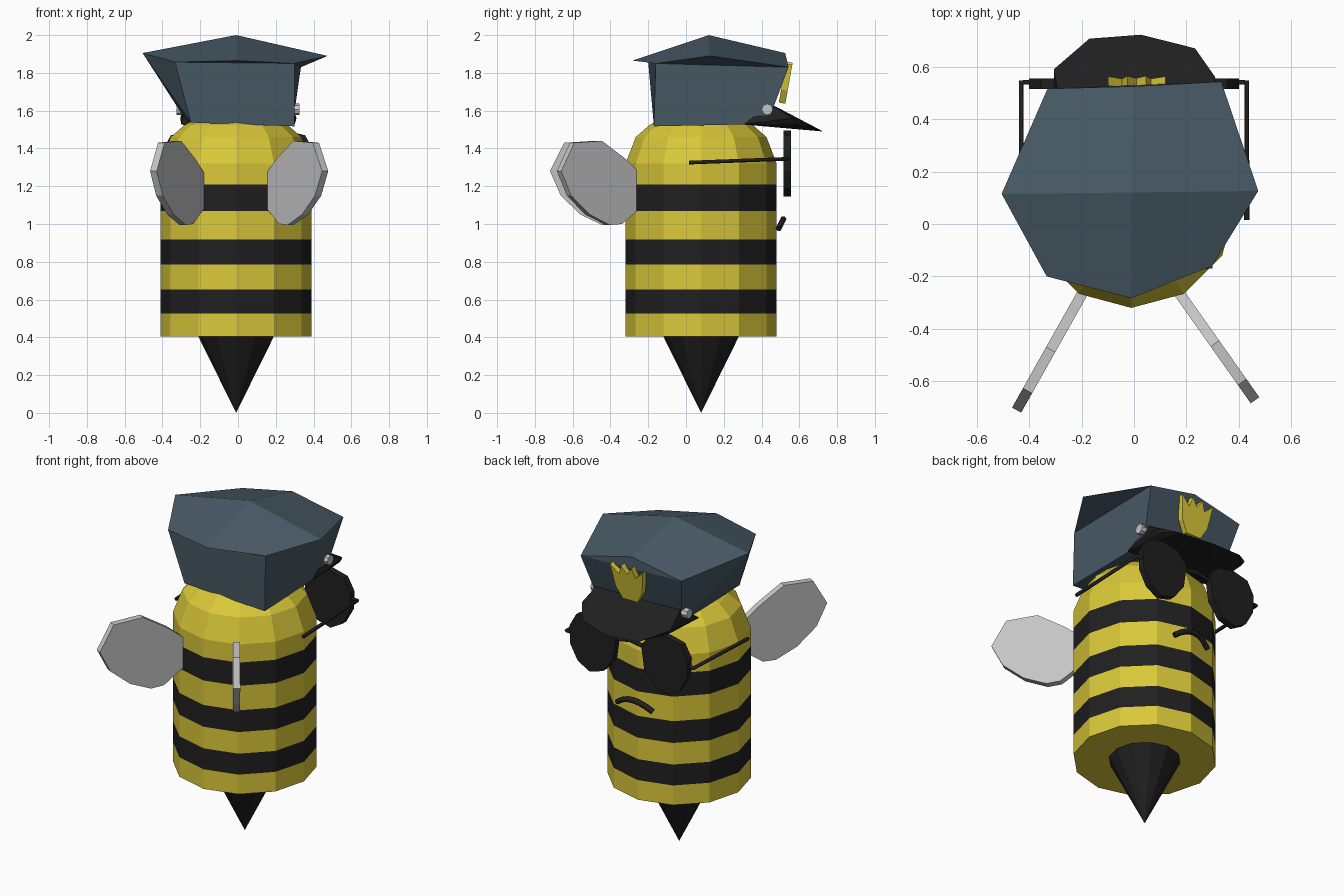
import bpy, bmesh, math
from mathutils import Vector

if "Cube" in bpy.data.objects:
    bpy.data.objects.remove(bpy.data.objects["Cube"], do_unlink=True)


def material(name, color):
    m = bpy.data.materials.new(name)
    m.use_nodes = True
    m.diffuse_color = (*color, 1)
    bsdf = m.node_tree.nodes["Principled BSDF"]
    bsdf.inputs["Base Color"].default_value = (*color, 1)
    bsdf.inputs["Roughness"].default_value = 0.8
    return m


YELLOW = material("yellow", (0.70, 0.58, 0.04))
BLACK = material("black", (0.014, 0.014, 0.014))
SLATE = material("slate_blue", (0.063, 0.1, 0.13))
GREY = material("wing_grey", (0.56, 0.56, 0.56))


def finish(name, bm, *mats):
    bmesh.ops.recalc_face_normals(bm, faces=bm.faces)
    mesh = bpy.data.meshes.new(name)
    bm.to_mesh(mesh)
    bm.free()
    for m in mats:
        mesh.materials.append(m)
    ob = bpy.data.objects.new(name, mesh)
    bpy.context.collection.objects.link(ob)
    return ob


def lathe(name, rings, mats, sides=12, center=(-0.01, 0.08)):
    """Flat-sided turned shape from (radius, height) rings."""
    bm = bmesh.new()
    loops = []
    for r, z in rings:
        loops.append([bm.verts.new((center[0] + r * math.cos(math.tau * i / sides),
                                    center[1] + r * math.sin(math.tau * i / sides), z))
                      for i in range(sides)])
    for a, b in zip(loops, loops[1:]):
        for i in range(sides):
            j = (i + 1) % sides
            bm.faces.new((a[i], a[j], b[j], b[i]))
    bm.faces.new(loops[0])
    bm.faces.new(loops[-1])
    bmesh.ops.remove_doubles(bm, verts=bm.verts, dist=0.0001)
    return finish(name, bm, *mats)


def slab(name, profile, origin, u, v, thick, mat):
    """Outline drawn along axes u and v, thickened evenly to both sides."""
    o, u, v = Vector(origin), Vector(u).normalized(), Vector(v).normalized()
    n = u.cross(v) * thick / 2
    bm = bmesh.new()
    a = [bm.verts.new(o + u * p + v * q - n) for p, q in profile]
    b = [bm.verts.new(o + u * p + v * q + n) for p, q in profile]
    bm.faces.new(a)
    bm.faces.new(b)
    for i in range(len(a)):
        j = (i + 1) % len(a)
        bm.faces.new((a[i], a[j], b[j], b[i]))
    return finish(name, bm, mat)


def tube(name, points, radius, mat):
    cu = bpy.data.curves.new(name, "CURVE")
    cu.dimensions = "3D"
    cu.bevel_depth = radius
    cu.bevel_resolution = 1
    cu.use_fill_caps = True
    sp = cu.splines.new("POLY")
    sp.points.add(len(points) - 1)
    for p, co in zip(sp.points, points):
        p.co = (*co, 1)
    cu.materials.append(mat)
    ob = bpy.data.objects.new(name, cu)
    bpy.context.collection.objects.link(ob)


# Striped body with domed head
dome = [(0.4 * math.cos(t), 1.32 + 0.28 * math.sin(t))
        for t in (math.radians(d) for d in (30, 47, 65, 90))]
bands = [0.405, 0.525, 0.653, 0.785, 0.918, 1.068, 1.21, 1.32]
body = lathe("body", [(0.4, z) for z in bands] + dome, (YELLOW, BLACK))
for f in body.data.polygons:
    z = f.center.z
    if abs(f.normal.z) < 0.1 and any(lo < z < hi for lo, hi in zip(bands[1::2], bands[2::2])):
        f.material_index = 1

# Stinger
lathe("stinger", [(0.0, 0.0), (0.2, 0.405)], (BLACK,))

# Cap: pointed crown, overhanging rim, narrower base
bm = bmesh.new()
V = lambda *c: bm.verts.new(c)
apex = V(-0.01, 0.12, 2.0)
front, back = V(-0.01, -0.283, 1.865), V(0, 0.525, 1.905)
left, right = V(0.474, 0.126, 1.89), V(-0.505, 0.115, 1.905)
fl, fr = V(0.298, -0.16, 1.85), V(-0.333, -0.2, 1.857)
bl, br = V(0.333, 0.543, 1.83), V(-0.33, 0.516, 1.84)
base_fl, base_fr = V(0.3, -0.17, 1.517), V(-0.25, -0.16, 1.537)
base_bl, base_br = V(0.29, 0.43, 1.53), V(-0.27, 0.43, 1.54)
for f in ((apex, front, fl, left), (apex, left, bl, back),
          (apex, back, br, right), (apex, right, fr, front),
          (fr, fl, front), (fr, base_fr, base_fl, fl),
          (fl, bl, left), (fl, base_fl, base_bl, bl),
          (bl, br, back), (bl, base_bl, base_br, br),
          (right, fr, base_fr), (right, base_fr, base_br), (right, base_br, br),
          (base_fl, base_fr, base_br, base_bl)):
    bm.faces.new(f)
finish("cap", bm, SLATE)

# Cap visor
bm = bmesh.new()
for c in ((-0.28, 0.45, 1.635), (0.28, 0.45, 1.635), (-0.3, 0.3, 1.527), (0.3, 0.3, 1.527),
          (-0.306, 0.59, 1.56), (-0.17, 0.707, 1.5), (0.027, 0.722, 1.49),
          (0.233, 0.67, 1.51), (0.31, 0.56, 1.56),
          (-0.29, 0.58, 1.532), (0.29, 0.57, 1.532)):
    bm.verts.new(c)
bmesh.ops.convex_hull(bm, input=bm.verts)
finish("visor", bm, BLACK)

# Visor strap and its buttons
tube("visor_strap", [(0.27, 0.45, 1.56), (0.2, 0.52, 1.532),
                     (-0.2, 0.52, 1.532), (-0.27, 0.45, 1.56)], 0.015, GREY)
disc = [(0.03 * math.cos(math.tau * i / 8), 0.03 * math.sin(math.tau * i / 8)) for i in range(8)]
for side, s in (("left", 1), ("right", -1)):
    slab(side + "_button", disc, (0.3 * s, 0.43, 1.607), (0, 1, 0), (0, 0, 1), 0.05, GREY)

# Crown-shaped badge on the cap
badge = [(-0.05, -0.11), (0.05, -0.11), (0.09, -0.04), (0.11, 0.1), (0.055, 0.05),
         (0.035, 0.11), (0, 0.06), (-0.035, 0.11), (-0.055, 0.05), (-0.11, 0.1), (-0.09, -0.04)]
slab("cap_badge", badge, (0.01, 0.528, 1.748), (1, 0, 0), (0, 0.18, 1), 0.035, YELLOW)

# Sunglasses
lens = [(-0.15, 0.08), (-0.09, 0.155), (0.02, 0.175), (0.12, 0.15), (0.165, 0.07),
        (0.16, -0.04), (0.11, -0.13), (0.03, -0.175), (-0.06, -0.15), (-0.13, -0.06)]
for side, s in (("left", 1), ("right", -1)):
    slab(side + "_lens", lens, (0.235 * s, 0.535, 1.32), (s, 0, 0), (0, 0, 1), 0.04, BLACK)
    tube(side + "_glasses_arm", [(0.35 * s, 0.54, 1.345), (0.43 * s, 0.54, 1.345),
                                 (0.43 * s, 0.015, 1.325)], 0.011, BLACK)
tube("glasses_bridge", [(-0.12, 0.535, 1.38), (0, 0.535, 1.4), (0.12, 0.535, 1.38)], 0.013, BLACK)

# Mouth
tube("mouth", [(0.12 * t, 0.515 - 0.025 * t * t, 1.025 - 0.05 * t * t)
               for t in (-1, -0.67, -0.33, 0, 0.33, 0.67, 1)], 0.017, BLACK)

# Wings
wing = [(-0.03, 1.1), (-0.03, 1.25), (0.08, 1.34), (0.24, 1.44), (0.42, 1.43), (0.505, 1.28),
        (0.44, 1.15), (0.32, 1.05), (0.19, 0.995), (0.11, 1.0)]
for side, root, out in (("left", (0.17, -0.26, 0), (0.58, -0.82, 0)),
                        ("right", (-0.2, -0.27, 0), (-0.49, -0.87, 0))):
    slab(side + "_wing", wing, root, out, (0, 0, 1), 0.04, GREY)
